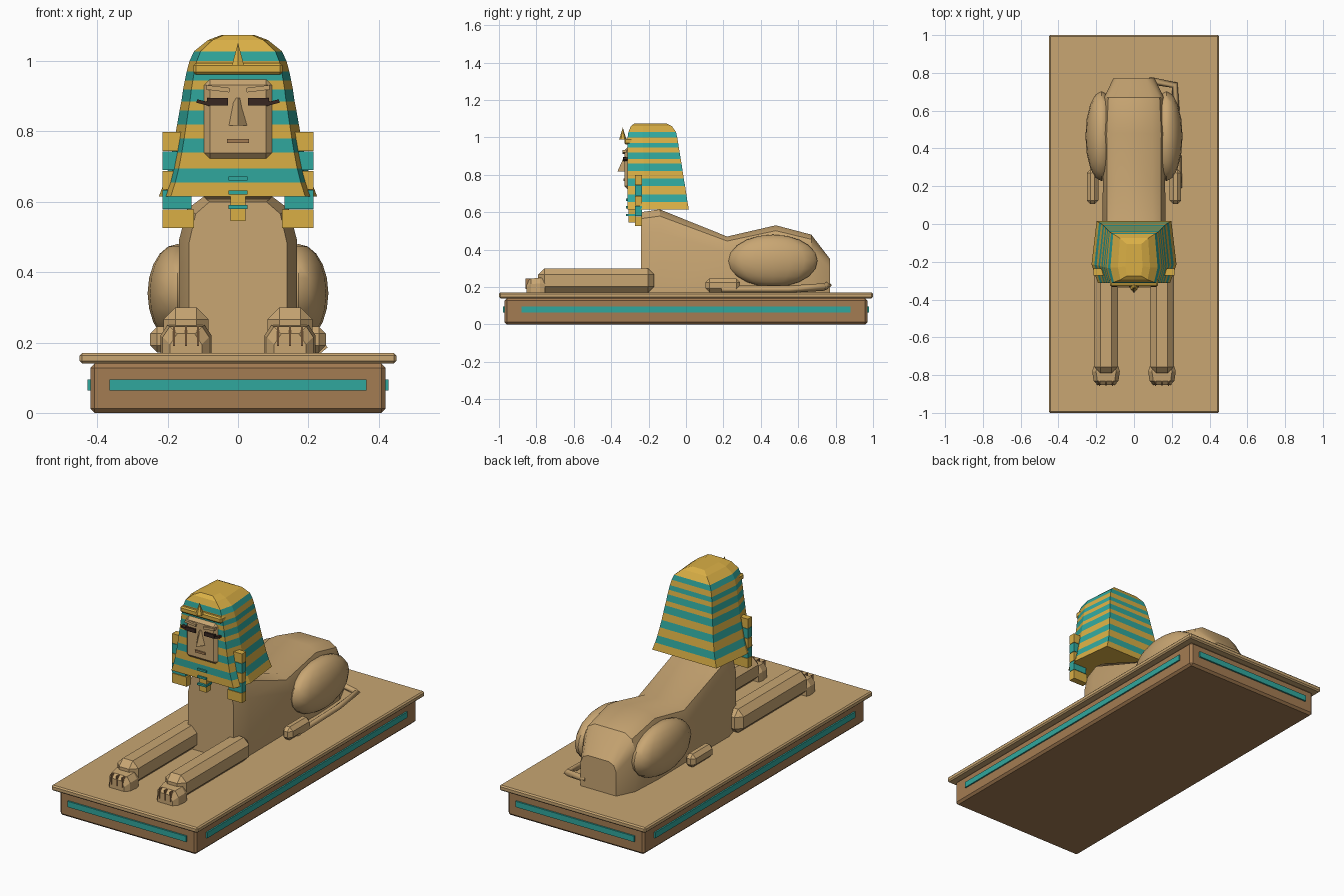
import bpy, bmesh
from math import radians
from mathutils import Matrix

if "Cube" in bpy.data.objects:
    bpy.data.objects.remove(bpy.data.objects["Cube"])


def mat(name, c):
    m = bpy.data.materials.new(name)
    m.diffuse_color = (*c, 1)
    m.use_nodes = True
    m.node_tree.nodes["Principled BSDF"].inputs["Base Color"].default_value = m.diffuse_color
    return m


STONE = mat("sandstone", (0.58, 0.38, 0.17))
BROWN = mat("brown_stone", (0.37, 0.20, 0.085))
GOLD = mat("gold", (0.70, 0.43, 0.06))
TEAL = mat("teal", (0.03, 0.39, 0.34))
DARK = mat("dark_paint", (0.04, 0.02, 0.015))


def finish(name, bm, *mats):
    bmesh.ops.recalc_face_normals(bm, faces=bm.faces[:])
    me = bpy.data.meshes.new(name)
    bm.to_mesh(me)
    bm.free()
    for m in mats:
        me.materials.append(m)
    ob = bpy.data.objects.new(name, me)
    bpy.context.collection.objects.link(ob)
    return ob


def box(name, m, x, y, z, bevel=0, tilt=0):
    """Box from (min, max) ranges, optionally chamfered and tilted about y."""
    bm = bmesh.new()
    bmesh.ops.create_cube(bm, size=1)
    bmesh.ops.scale(bm, vec=(abs(x[1] - x[0]), y[1] - y[0], z[1] - z[0]), verts=bm.verts)
    if bevel:
        bmesh.ops.bevel(bm, geom=bm.edges[:], offset=bevel, segments=1, affect='EDGES')
    bmesh.ops.rotate(bm, matrix=Matrix.Rotation(tilt, 3, 'Y'), verts=bm.verts)
    bmesh.ops.translate(bm, vec=(sum(x) / 2, sum(y) / 2, sum(z) / 2), verts=bm.verts)
    return finish(name, bm, m)


def loft(name, rings, *mats, index=None):
    """Skin closed rings of points; index(i) picks the material of each band."""
    bm = bmesh.new()
    vs = [[bm.verts.new(p) for p in r] for r in rings]
    n = len(rings[0])
    for i, (a, b) in enumerate(zip(vs, vs[1:])):
        for j in range(n):
            k = (j + 1) % n
            f = bm.faces.new((a[j], a[k], b[k], b[j]))
            f.material_index = index(i) if index else 0
    bm.faces.new(vs[0])
    bm.faces.new(vs[-1])
    return finish(name, bm, *mats)


def smooth(ob, angle):
    bpy.ops.object.select_all(action='DESELECT')
    ob.select_set(True)
    bpy.context.view_layer.objects.active = ob
    bpy.ops.object.shade_smooth_by_angle(angle=radians(angle))


# Plinth with inlaid strips
box("plinth", BROWN, (-.42, .42), (-.97, .97), (0, .14), .012)
box("plinth_top", STONE, (-.45, .45), (-1, 1), (.14, .17), .007)
for s, side in ((-1, "left"), (1, "right")):
    box(f"strip_{side}", TEAL, (s * .41, s * .428), (-.88, .88), (.063, .095))
for s, end in ((-1, "front"), (1, "back")):
    box(f"strip_{end}", TEAL, (-.365, .365), (s * .97 - .009, s * .97 + .009), (.063, .095))

# Body: cross-sections along y (y, half width, top height)
rings = []
for y, w, top in ((-.24, .14, .60), (-.14, .168, .615), (.22, .165, .47),
                  (.48, .168, .53), (.67, .158, .48), (.77, .11, .35)):
    h = top - .17
    half = [(w, .165), (w, .17 + .72 * h), (.86 * w, .17 + .92 * h), (.58 * w, top)]
    rings.append([(x, y, z) for x, z in half] + [(-x, y, z) for x, z in reversed(half)])
smooth(loft("body", rings, STONE), 32)

for s, side in ((-1, "left"), (1, "right")):
    # Haunch
    bm = bmesh.new()
    bmesh.ops.create_uvsphere(bm, u_segments=16, v_segments=10, radius=1)
    bmesh.ops.scale(bm, vec=(.085, .238, .14), verts=bm.verts)
    bmesh.ops.translate(bm, vec=(s * .172, .465, .34), verts=bm.verts)
    smooth(finish(f"haunch_{side}", bm, STONE), 35)
    box(f"hind_foot_{side}", STONE, (s * .188, s * .25), (.105, .29), (.172, .245), .02)

    # Foreleg and paw
    box(f"foreleg_{side}", STONE, (s * .084, s * .212), (-.79, -.17), (.168, .30), .034)
    c = s * .148
    prings = []
    for y, w, top in ((-.853, .045, .225), (-.83, .066, .245), (-.78, .073, .25), (-.755, .066, .245)):
        half = [(w, .17), (w, top - .03), (w - .02, top)]
        prings.append([(c + x, y, z) for x, z in half] + [(c - x, y, z) for x, z in reversed(half)])
    loft(f"paw_{side}", prings, STONE)
    for i in (-1, 0, 1):
        box(f"toe_line_{side}_{i + 2}", BROWN, (c + i * .034 - .003, c + i * .034 + .003),
            (-.858, -.82), (.19, .245))

    # Hanging side cloth in alternating blocks
    for i in range(5):
        z = .525 + i * .055
        box(f"side_cloth_{side}_{i + 1}", (GOLD, TEAL)[i % 2],
            (s * (.125 if i % 2 == 0 else .132), s * .215), (-.272, -.236), (z, z + .053))

    # Eye, painted lash line and brow
    box(f"eye_{side}", DARK, (s * .028, s * .088), (-.337, -.318), (.874, .895))
    box(f"lash_{side}", DARK, (s * .08, s * .118), (-.334, -.305), (.877, .887), tilt=-s * .25)
    box(f"brow_{side}", STONE, (s * .024, s * .09), (-.34, -.315), (.915, .928), tilt=-s * .12)

# Tail curled along the right side
cu = bpy.data.curves.new("tail", 'CURVE')
cu.dimensions = '3D'
cu.bevel_depth = .02
cu.bevel_resolution = 0
cu.use_fill_caps = True
sp = cu.splines.new('POLY')
path = [(.08, .76, .21), (.215, .735, .2), (.225, .55, .188), (.235, .19, .188)]
sp.points.add(len(path) - 1)
for p, q in zip(sp.points, path):
    p.co = (*q, 1)
cu.materials.append(STONE)
bpy.context.collection.objects.link(bpy.data.objects.new("tail", cu))

# Striped headdress: (height, half width, front y, back y)
profile = [(.615, .225, -.312, .015), (.655, .210, -.312, .008), (.695, .198, -.312, .002),
           (.74, .188, -.312, -.005), (.78, .180, -.312, -.012), (.82, .173, -.312, -.018),
           (.86, .166, -.312, -.024), (.885, .161, -.312, -.028), (.92, .156, -.312, -.034),
           (.945, .151, -.312, -.038), (.97, .146, -.312, -.042), (1.0, .138, -.312, -.047),
           (1.028, .125, -.308, -.053), (1.06, .085, -.295, -.075), (1.075, .045, -.275, -.105)]
rings = []
for z, w, yf, yb in profile:
    ys = yf + (yb - yf) * .3
    half = [(.85 * w, yf), (w, ys), (.88 * w, yb)]
    rings.append([(x, y, z) for x, y in half] + [(-x, y, z) for x, y in reversed(half)])
loft("headdress", rings, GOLD, TEAL, index=lambda i: i % 2 if i < 12 else 0)

# Face
box("face", STONE, (-.096, .096), (-.328, -.2), (.723, .948), .016)
loft("nose", [[(-w, -.32, z), (0, yt, z), (w, -.32, z)]
              for z, w, yt in ((.895, .016, -.332), (.817, .031, -.367))], STONE)
box("mouth", BROWN, (-.031, .031), (-.335, -.32), (.767, .779))

# Headband with a raised ornament
box("headband", GOLD, (-.127, .127), (-.33, -.285), (.962, .995), .007)
bm = bmesh.new()
bmesh.ops.create_cone(bm, segments=6, radius1=.02, radius2=0, depth=.065, cap_ends=True)
bmesh.ops.translate(bm, vec=(0, -.338, 1.02), verts=bm.verts)
finish("headband_ornament", bm, GOLD)

# Ceremonial beard
box("beard", GOLD, (-.022, .022), (-.308, -.27), (.545, .72))
for i, z in enumerate((.58, .621, .661)):
    box(f"beard_band_{i + 1}", TEAL, (-.027, .027), (-.32, -.266), (z, z + .011))
